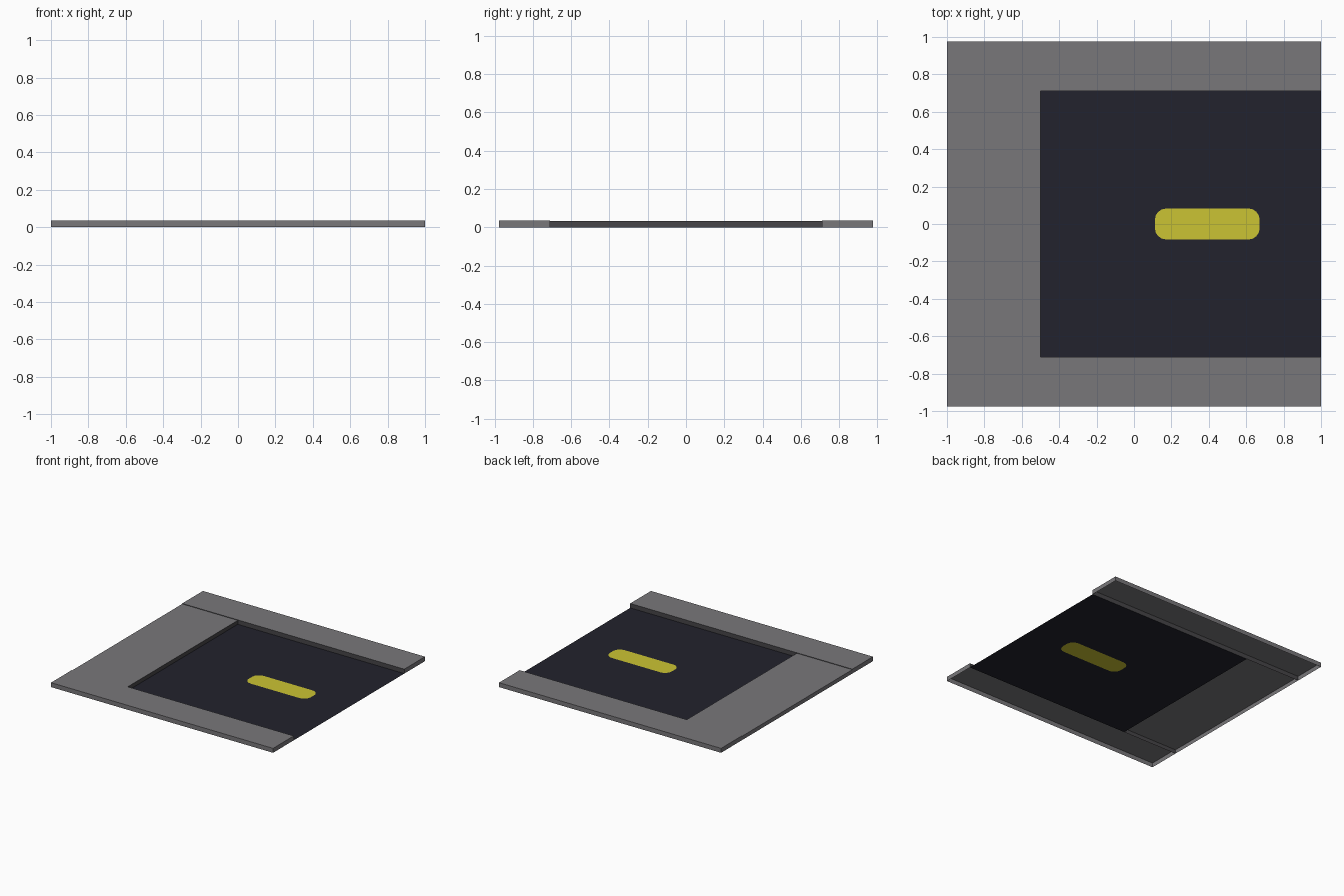
import bpy, bmesh, math

if "Cube" in bpy.data.objects:
    bpy.data.objects.remove(bpy.data.objects["Cube"])

X, Y, CURB_Y, PLAT_X = 1.0, 0.977, 0.711, -0.5
WALK_Z, PLAT_Z = 0.036, 0.032


def material(name, rgb):
    m = bpy.data.materials.new(name)
    m.diffuse_color = (*rgb, 1)
    m.use_nodes = True
    m.node_tree.nodes["Principled BSDF"].inputs["Base Color"].default_value = m.diffuse_color
    return m


paving = material("paving_grey", (0.19, 0.185, 0.195))
kerb = material("kerb_dark_grey", (0.062, 0.06, 0.065))
asphalt = material("asphalt", (0.016, 0.016, 0.026))
paint = material("yellow_paint", (0.6, 0.55, 0.033))


def finish(bm, name, mats):
    me = bpy.data.meshes.new(name)
    bm.to_mesh(me)
    bm.free()
    for m in mats:
        me.materials.append(m)
    ob = bpy.data.objects.new(name, me)
    bpy.context.collection.objects.link(ob)
    return ob


def slab(name, x0, x1, y0, y1, h, kerb_dir, skip=()):
    """Hollow slab, open below; the face looking along kerb_dir is kerb coloured."""
    bm = bmesh.new()
    bmesh.ops.create_cube(bm, size=1)
    for v in bm.verts:
        v.co = (x1 if v.co.x > 0 else x0, y1 if v.co.y > 0 else y0, h if v.co.z > 0 else 0)
    bm.normal_update()
    drop = []
    for f in bm.faces:
        n = f.normal
        d = (round(n.x), round(n.y), round(n.z))
        f.material_index = int(d == kerb_dir)
        if d == (0, 0, -1) or d in skip:
            drop.append(f)
    bmesh.ops.delete(bm, geom=drop, context='FACES')
    return finish(bm, name, [paving, kerb])


# Side pavements and the end platform
slab("back_pavement", -X, X, CURB_Y, Y, WALK_Z, (0, -1, 0))
slab("front_pavement", -X, X, -Y, -CURB_Y, WALK_Z, (0, 1, 0))
slab("end_platform", -X, PLAT_X, -CURB_Y, CURB_Y, PLAT_Z, (1, 0, 0),
     skip=((0, 1, 0), (0, -1, 0)))

# Outline of the painted dash: a rounded rectangle
cx, hx, hy, r = 0.392, 0.28, 0.083, 0.06
dash = []
for k, (sx, sy) in enumerate([(1, 1), (-1, 1), (-1, -1), (1, -1)]):
    for i in range(5):
        a = math.radians(90 * k + 22.5 * i)
        dash.append((cx + sx * (hx - r) + r * math.cos(a),
                     sy * (hy - r) + r * math.sin(a), 0))

# Road: flat sheet in four strips around the dash, which is cut in as its own face
bm = bmesh.new()
inner = [bm.verts.new(p) for p in dash]
outer = [bm.verts.new(p) for p in
         [(X, CURB_Y, 0), (PLAT_X, CURB_Y, 0), (PLAT_X, -CURB_Y, 0), (X, -CURB_Y, 0)]]
bm.faces.new(inner).material_index = 1
for k in range(4):
    arc = inner[5 * k:5 * k + 5]
    for a, b in zip(arc, arc[1:]):
        bm.faces.new((outer[k], b, a))
    n = (k + 1) % 4
    bm.faces.new((outer[k], outer[n], inner[5 * n], arc[-1]))
finish(bm, "road", [asphalt, paint])
